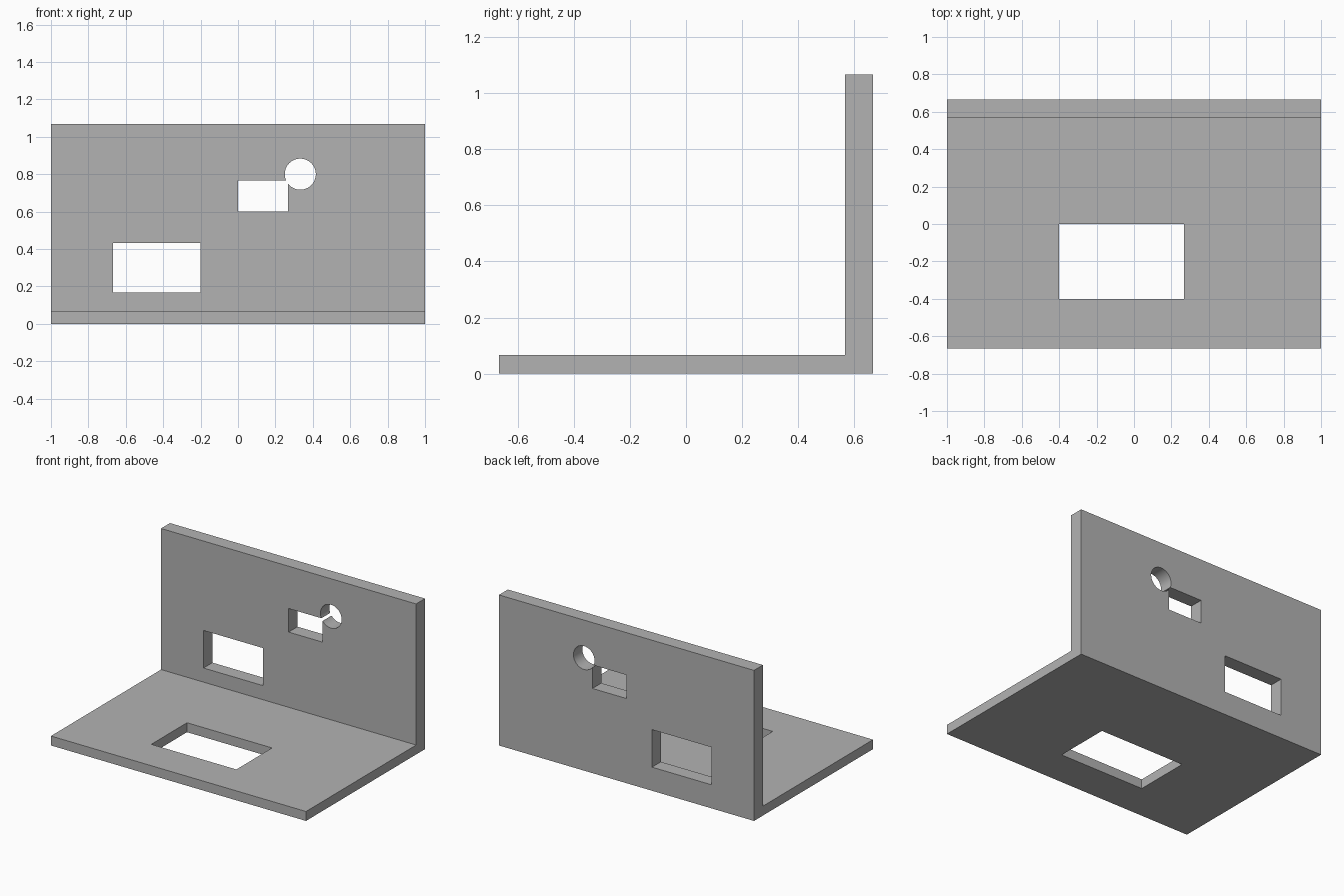
import bpy
import bmesh
import math

if "Cube" in bpy.data.objects:
    bpy.data.objects.remove(bpy.data.objects["Cube"], do_unlink=True)

WIDTH, DEPTH, HEIGHT = 2.0, 1.333, 1.067
BASE_THICK, WALL_THICK = 0.067, 0.1
FRONT, BACK = -DEPTH / 2, DEPTH / 2
WALL_MID = BACK - WALL_THICK / 2

# Plain grey material
grey = bpy.data.materials.new("plain_grey")
grey.use_nodes = True
colour = (0.45, 0.45, 0.45, 1)
grey.diffuse_color = colour
grey.node_tree.nodes["Principled BSDF"].inputs["Base Color"].default_value = colour

# L-shaped bracket: side profile swept across the width
profile = [(FRONT, 0), (BACK, 0), (BACK, HEIGHT), (BACK - WALL_THICK, HEIGHT),
           (BACK - WALL_THICK, BASE_THICK), (FRONT, BASE_THICK)]
bm = bmesh.new()
side = bm.faces.new([bm.verts.new((-WIDTH / 2, y, z)) for y, z in profile])
swept = bmesh.ops.extrude_face_region(bm, geom=[side])["geom"]
bmesh.ops.translate(bm, vec=(WIDTH, 0, 0),
                    verts=[v for v in swept if isinstance(v, bmesh.types.BMVert)])
bmesh.ops.recalc_face_normals(bm, faces=bm.faces)
mesh = bpy.data.meshes.new("angle_bracket")
bm.to_mesh(mesh)
bm.free()
mesh.materials.append(grey)
bracket = bpy.data.objects.new("angle_bracket", mesh)
bpy.context.collection.objects.link(bracket)


def cut(cutter, name):
    """Subtract a cutter from the bracket, then discard it."""
    cutter.name = name
    cutter.hide_render = True
    cutter.data.materials.append(grey)
    bpy.context.view_layer.objects.active = bracket
    mod = bracket.modifiers.new(name, "BOOLEAN")
    mod.operation = "DIFFERENCE"
    mod.solver = "EXACT"
    mod.object = cutter
    bpy.ops.object.modifier_apply(modifier=mod.name)
    bpy.data.objects.remove(cutter, do_unlink=True)


def cut_box(name, low, high):
    centre = [(a + b) / 2 for a, b in zip(low, high)]
    bpy.ops.mesh.primitive_cube_add(size=1, location=centre)
    box = bpy.context.object
    box.scale = [b - a for a, b in zip(low, high)]
    cut(box, name)


# Rectangular openings in the wall and the base
near, far = WALL_MID - 0.1, WALL_MID + 0.1
cut_box("large_wall_opening", (-0.667, near, 0.167), (-0.2, far, 0.433))
cut_box("small_wall_opening", (0, near, 0.6), (0.267, far, 0.767))
cut_box("base_opening", (-0.4, -0.4, -0.1), (0.267, 0, 0.2))

# Round hole overlapping the corner of the small opening
bpy.ops.mesh.primitive_cylinder_add(vertices=64, radius=0.083, depth=0.2,
                                    location=(0.333, WALL_MID, 0.8),
                                    rotation=(math.pi / 2, 0, 0))
cut(bpy.context.object, "round_wall_hole")

bpy.ops.object.select_all(action="DESELECT")
bracket.select_set(True)
bpy.context.view_layer.objects.active = bracket
bpy.ops.object.shade_smooth_by_angle()
